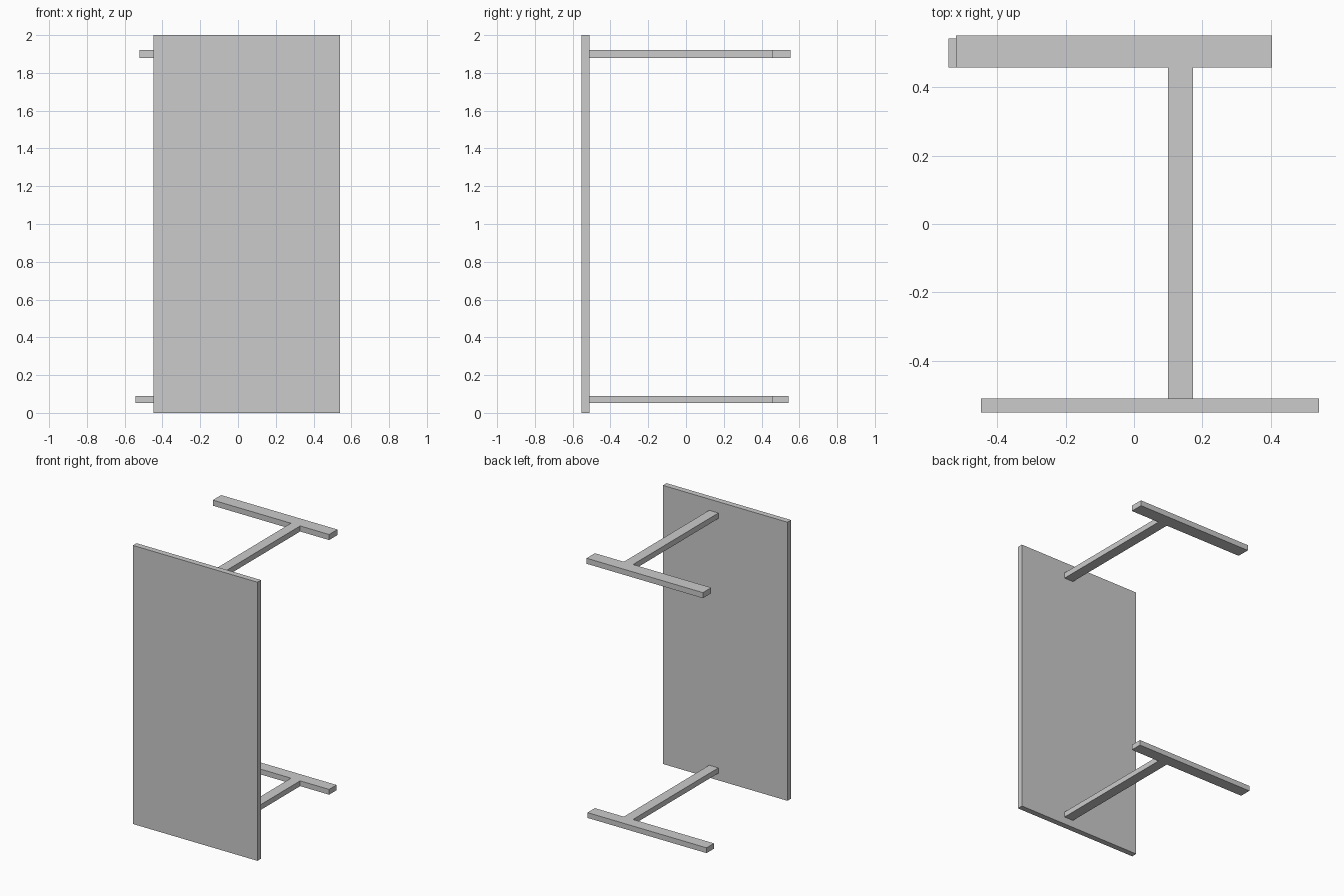
import bpy, bmesh

if "Cube" in bpy.data.objects:
    bpy.data.objects.remove(bpy.data.objects["Cube"])


def extrude_outline(name, outline, z0, z1):
    """Flat outline in x/y extruded upwards into a solid."""
    bm = bmesh.new()
    face = bm.faces.new([bm.verts.new((x, y, z0)) for x, y in outline])
    res = bmesh.ops.extrude_face_region(bm, geom=[face])
    verts = [g for g in res["geom"] if isinstance(g, bmesh.types.BMVert)]
    bmesh.ops.translate(bm, verts=verts, vec=(0, 0, z1 - z0))
    bmesh.ops.recalc_face_normals(bm, faces=bm.faces)
    mesh = bpy.data.meshes.new(name)
    bm.to_mesh(mesh)
    bm.free()
    obj = bpy.data.objects.new(name, mesh)
    bpy.context.collection.objects.link(obj)
    return obj


def t_bracket(name, left, right, back, z0, z1):
    """Stem reaching back from the panel, ending in a crossbar."""
    stem_l, stem_r, joint, front = 0.10, 0.173, 0.458, -0.51
    outline = [(stem_l, front), (stem_r, front), (stem_r, joint),
               (right, joint), (right, back), (left, back),
               (left, joint), (stem_l, joint)]
    return extrude_outline(name, outline, z0, z1)


# Upright front panel
extrude_outline("panel", [(-0.448, -0.552), (0.541, -0.552),
                          (0.541, -0.511), (-0.448, -0.511)], 0.0, 2.0)

# T-shaped brackets at the top and bottom
t_bracket("upper_bracket", -0.521, 0.403, 0.552, 1.88, 1.92)
t_bracket("lower_bracket", -0.543, 0.403, 0.542, 0.052, 0.09)
